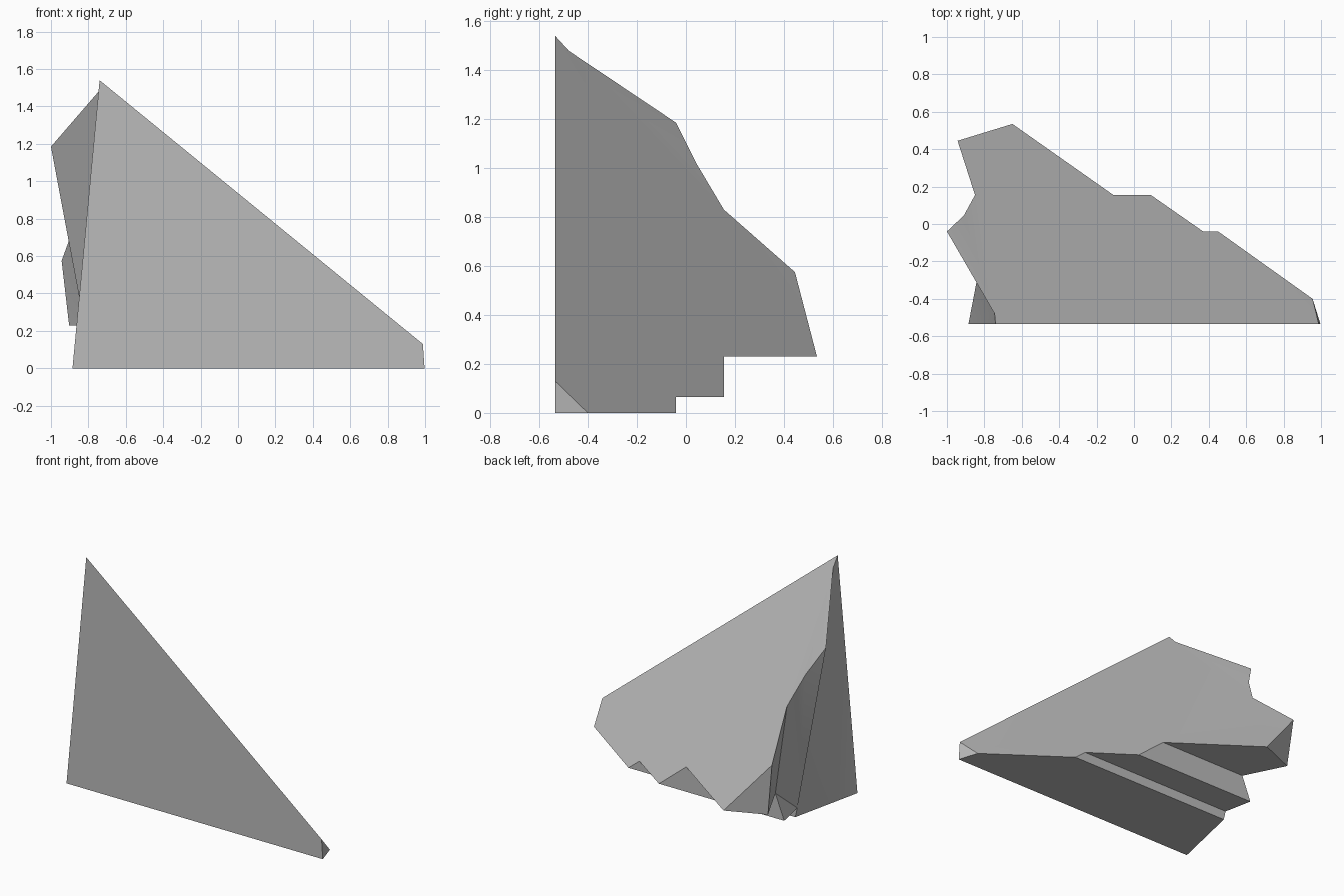
import bpy, bmesh

if "Cube" in bpy.data.objects:
    bpy.data.objects.remove(bpy.data.objects["Cube"])

# One stone colour
stone = bpy.data.materials.new("stone_grey")
stone.diffuse_color = (0.5, 0.5, 0.5, 1)
stone.use_nodes = True
stone.node_tree.nodes["Principled BSDF"].inputs["Base Color"].default_value = stone.diffuse_color

# Step levels: depth (y) and underside height (z) of the stepped base
FRONT, STEP_1, STEP_2 = -0.535, -0.04, 0.155
LOW, MID, HIGH = 0.0, 0.065, 0.23

P = {
    # flat front slab
    "peak": (-0.74, FRONT, 1.54), "front_left": (-0.885, FRONT, LOW),
    "front_right": (0.997, FRONT, LOW), "tip": (0.988, FRONT, 0.13),
    "tip_back": (0.955, -0.40, LOW),
    # ragged left rim, running from the peak down to the back
    "rim_a": (-0.745, -0.48, 1.48), "rim_b": (-1.0, STEP_1, 1.185),
    "rim_c": (-0.91, 0.045, 1.015), "rim_d": (-0.85, STEP_2, 0.83),
    "rim_e": (-0.943, 0.445, 0.575), "back": (-0.65, 0.535, HIGH),
    "back_left": (-0.903, 0.43, HIGH),
    # stepped base, right ends
    "r_low": (0.45, STEP_1, LOW), "r_mid": (0.37, STEP_1, MID),
    "r_mid_back": (0.09, STEP_2, MID), "r_high": (-0.11, STEP_2, HIGH),
    # stepped base, left ends
    "l_low": (-0.775, STEP_1, LOW), "l_mid": (-0.79, STEP_1, MID),
    "l_mid_back": (-0.83, STEP_2, MID), "l_high": (-0.765, STEP_2, HIGH),
}

FACES = [
    # front and right tip
    "front_left front_right tip peak",
    "front_right tip_back tip",
    # long slope: right part, shallow groove, left part
    "peak tip tip_back r_low r_mid",
    "peak r_mid r_mid_back",
    "peak r_mid_back r_high",
    "peak r_high rim_a",
    "rim_a r_high rim_d rim_c rim_b",
    "r_high back rim_e rim_d",
    # left side
    "front_left peak rim_a",
    "front_left rim_a rim_b l_mid l_low",
    "rim_b rim_c l_mid",
    "rim_c rim_d l_high l_mid",
    "l_high l_mid_back l_mid",
    "rim_d rim_e back_left l_high",
    "rim_e back back_left",
    # stepped underside
    "front_left l_low r_low tip_back front_right",
    "l_low l_mid r_mid r_low",
    "l_mid l_mid_back r_mid_back r_mid",
    "l_mid_back l_high r_high r_mid_back",
    "l_high back_left back r_high",
]

bm = bmesh.new()
verts = {name: bm.verts.new(co) for name, co in P.items()}
for names in FACES:
    bm.faces.new([verts[n] for n in names.split()])
bmesh.ops.triangulate(bm, faces=bm.faces[:])
bmesh.ops.recalc_face_normals(bm, faces=bm.faces[:])

mesh = bpy.data.meshes.new("stone_wedge")
bm.to_mesh(mesh)
bm.free()
mesh.materials.append(stone)
wedge = bpy.data.objects.new("stone_wedge", mesh)
bpy.context.collection.objects.link(wedge)

# Soften only the shallow facets
bpy.context.view_layer.objects.active = wedge
wedge.select_set(True)
bpy.ops.object.shade_smooth_by_angle(angle=0.35)
